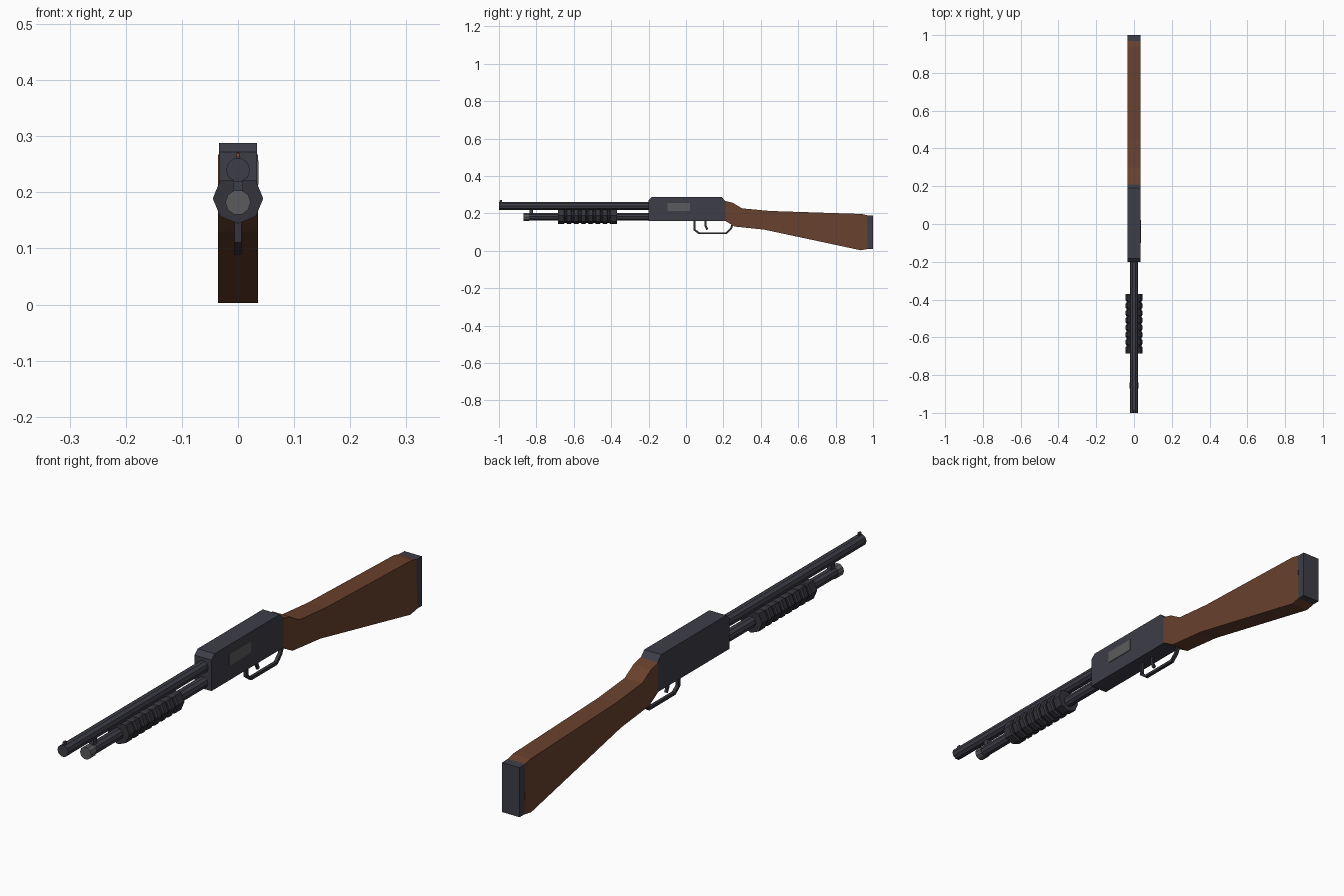
import bpy, bmesh, math
from mathutils import Vector

if "Cube" in bpy.data.objects:
    bpy.data.objects.remove(bpy.data.objects["Cube"])


def material(name, rgb):
    m = bpy.data.materials.new(name)
    m.diffuse_color = (*rgb, 1)
    m.use_nodes = True
    m.node_tree.nodes["Principled BSDF"].inputs["Base Color"].default_value = m.diffuse_color
    return m


METAL = material("gunmetal", (0.047, 0.047, 0.064))
DARK = material("dark_metal", (0.034, 0.034, 0.044))
GREY = material("steel_grey", (0.105, 0.105, 0.11))
WOOD = material("brown_wood", (0.14, 0.052, 0.026))
BEAD = material("orange_bead", (0.3, 0.07, 0.02))


def finish(name, bm, mat):
    bmesh.ops.recalc_face_normals(bm, faces=bm.faces)
    me = bpy.data.meshes.new(name)
    bm.to_mesh(me)
    bm.free()
    me.materials.append(mat)
    ob = bpy.data.objects.new(name, me)
    bpy.context.collection.objects.link(ob)
    return ob


def loft(name, rings, mat):
    """Skin a list of equal-length vertex rings and cap both ends."""
    bm = bmesh.new()
    rows = [[bm.verts.new(p) for p in r] for r in rings]
    n = len(rows[0])
    for a, b in zip(rows, rows[1:]):
        for i in range(n):
            bm.faces.new((a[i], a[(i + 1) % n], b[(i + 1) % n], b[i]))
    bm.faces.new(rows[0])
    bm.faces.new(rows[-1])
    return finish(name, bm, mat)


def slab(name, profile, half, mat, x=0):
    """Side profile of (y, z) points extruded across x."""
    return loft(name, [[(x + s * half, y, z) for y, z in profile] for s in (-1, 1)], mat)


def box(name, y0, y1, z0, z1, half, mat, x=0):
    return slab(name, [(y0, z0), (y1, z0), (y1, z1), (y0, z1)], half, mat, x)


def turned(name, stations, z, mat, sides=10, skip=(), phase=0.5):
    """Lengthwise body from (y, radius) stations."""
    angles = [(i + phase) * math.tau / sides + math.pi / 2
              for i in range(sides) if i not in skip]
    return loft(name, [[(r * math.cos(a), y, z + r * math.sin(a)) for a in angles]
                       for y, r in stations], mat)


def strip(name, path, thick, half, mat):
    """Flat bar following an open (y, z) path with mitred corners."""
    pts = [Vector(p) for p in path]
    left, right = [], []
    for i, p in enumerate(pts):
        d0 = (p - pts[i - 1]).normalized() if i else (pts[1] - p).normalized()
        d1 = (pts[i + 1] - p).normalized() if i < len(pts) - 1 else d0
        t = (d0 + d1).normalized()
        n = Vector((-t.y, t.x)) * (thick / 2 / max(t.dot(d1), 0.5))
        left.append(p + n)
        right.append(p - n)
    rings = [[(-half, *a), (half, *a), (half, *b), (-half, *b)]
             for a, b in zip(left, right)]
    return loft(name, rings, mat)


# Barrel with front sight
turned("barrel", [(-1.0, 0.0215), (-0.19, 0.0215)], 0.24, METAL)
box("front_sight", -0.994, -0.983, 0.258, 0.271, 0.003, METAL)
box("sight_bead", -0.997, -0.994, 0.263, 0.270, 0.003, BEAD)

# Magazine tube, end cap and barrel clamp
turned("magazine_tube", [(-0.845, 0.0205), (-0.19, 0.0205)], 0.183, METAL)
turned("tube_cap", [(-0.87, 0.0225), (-0.84, 0.0225)], 0.182, GREY)
box("barrel_clamp", -0.838, -0.818, 0.195, 0.228, 0.009, METAL)

# Ribbed fore-end, an octagon with a flat top
stations = [(-0.685, 0.045), (-0.652, 0.045)]
pitch = 0.0385
for i in range(7):
    y = -0.648 + i * pitch
    stations += [(y, 0.040), (y + 0.007, 0.040), (y + 0.013, 0.045), (y + 0.033, 0.045)]
stations.append((-0.37, 0.045))
turned("fore_end", stations, 0.189, DARK, sides=8, skip=(0,), phase=0)

# Receiver with ejection port plate
slab("receiver", [(-0.2, 0.16), (0.21, 0.16), (0.21, 0.267), (0.19, 0.288),
                  (-0.182, 0.288), (-0.2, 0.272)], 0.034, METAL)
box("ejection_port", -0.1, 0.022, 0.214, 0.257, 0.002, GREY, x=0.0345)

# Trigger and guard
strip("trigger_guard", [(0.045, 0.165), (0.045, 0.113), (0.07, 0.094),
                        (0.215, 0.094), (0.24, 0.118), (0.25, 0.145)], 0.01, 0.006, DARK)
strip("trigger", [(0.103, 0.165), (0.104, 0.135), (0.114, 0.113)], 0.011, 0.004, DARK)

# Wooden stock and butt pad
slab("stock", [(0.21, 0.16), (0.26, 0.13), (0.42, 0.113), (0.935, 0.003), (0.972, 0.01),
               (0.968, 0.19), (0.94, 0.197), (0.45, 0.213), (0.30, 0.227),
               (0.25, 0.257), (0.21, 0.267)], 0.0352, WOOD)
slab("butt_pad", [(0.972, 0.01), (1.0, 0.01), (1.0, 0.189), (0.968, 0.19)], 0.0348, METAL)
